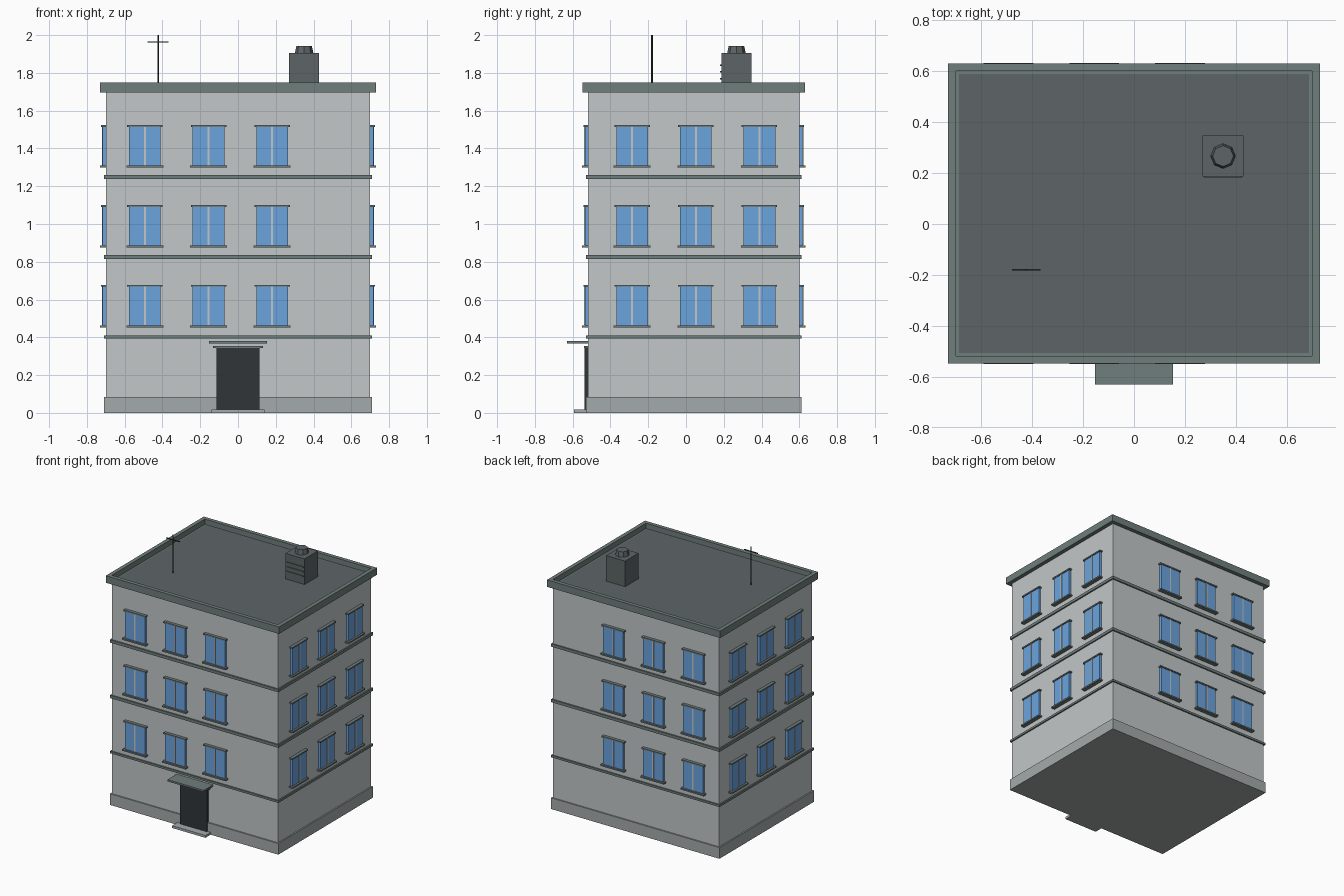
import bpy, bmesh
from mathutils import Matrix, Vector

if "Cube" in bpy.data.objects:
    bpy.data.objects.remove(bpy.data.objects["Cube"])


def material(name, r, g, b):
    m = bpy.data.materials.new(name)
    m.diffuse_color = (r, g, b, 1)
    m.use_nodes = True
    m.node_tree.nodes["Principled BSDF"].inputs["Base Color"].default_value = m.diffuse_color
    return m


WALL = material("wall", 0.54, 0.57, 0.58)
PLINTH = material("plinth", 0.37, 0.40, 0.40)
TRIM = material("trim", 0.16, 0.21, 0.20)
ROOF = material("roof", 0.11, 0.13, 0.135)
GLASS = material("glass", 0.147, 0.37, 0.73)
DOOR = material("door", 0.03, 0.036, 0.04)

YC = 0.041           # building centre in y (the canopy shifts it back)
HX, HY = 0.70, 0.56  # half sizes of the walls
FRONT = YC - HY
STOREY = 0.423


def finish(name, bm, mat):
    me = bpy.data.meshes.new(name)
    bm.to_mesh(me)
    bm.free()
    me.materials.append(mat)
    ob = bpy.data.objects.new(name, me)
    bpy.context.collection.objects.link(ob)
    return ob


def add_box(bm, lo, hi):
    lo, hi = Vector(lo), Vector(hi)
    mat = Matrix.Translation((lo + hi) / 2) @ Matrix.Diagonal((*(hi - lo), 1))
    return bmesh.ops.create_cube(bm, size=1, matrix=mat)["verts"]


def box(name, lo, hi, mat):
    bm = bmesh.new()
    add_box(bm, lo, hi)
    return finish(name, bm, mat)


def tier(name, grow, z0, z1, mat):
    return box(name, (-HX - grow, YC - HY - grow, z0), (HX + grow, YC + HY + grow, z1), mat)


def cone(name, x, y, z0, z1, r0, r1, n, mat):
    bm = bmesh.new()
    bmesh.ops.create_cone(bm, cap_ends=True, segments=n, radius1=r0, radius2=r1,
                          depth=z1 - z0, matrix=Matrix.Translation((x, y, (z0 + z1) / 2)))
    return finish(name, bm, mat)


# Walls, plinth and floor bands
tier("walls", 0, 0.01, 1.70, WALL)
tier("plinth", 0.01, 0, 0.085, PLINTH)
for i in range(3):
    z = 0.402 + STOREY * i
    h = 0.008 if i == 0 else 0.011
    tier(f"floor_band_{i + 1}", 0.01, z - h, z + h, TRIM)

# Flat roof: parapet ring around a sunken floor
tier("parapet", 0.03, 1.695, 1.748, TRIM)
bm = bmesh.new()
bm.from_mesh(bpy.data.objects["parapet"].data)
top = max(bm.faces, key=lambda f: f.calc_center_median().z)
bmesh.ops.inset_region(bm, faces=[top], thickness=0.042)
inner = bmesh.ops.extrude_discrete_faces(bm, faces=[top])["faces"][0]
bmesh.ops.translate(bm, verts=inner.verts, vec=(0, 0, -0.04))
bm.to_mesh(bpy.data.objects["parapet"].data)
bm.free()
box("roof_floor", (-0.688, YC - 0.548, 1.70), (0.688, YC + 0.548, 1.71), ROOF)

# Windows: (u along wall, z, depth out of wall), repeated on all four sides
CENTRES_X = (-0.493, -0.156, 0.181)
CENTRES_Y = (-0.285, 0.052, 0.389)
SIDES = {"front": (0, -1), "back": (0, 1), "left": (-1, 0), "right": (1, 0)}
PARTS = {  # half width, z range, depth range
    "panes": (0.084, 0.462, 0.671, 0.017, GLASS),
    "mullions": (0.005, 0.465, 0.669, 0.021, WALL),
    "sills": (0.098, 0.452, 0.463, 0.031, TRIM),
    "lintels": (0.094, 0.668, 0.678, 0.024, TRIM),
}
for side, (sx, sy) in SIDES.items():
    for part, (w, z0, z1, d, mat) in PARTS.items():
        bm = bmesh.new()
        for c in (CENTRES_Y if sx else CENTRES_X):
            for floor in range(3):
                dz = STOREY * floor
                if sx:
                    a, b = sorted((sx * (HX - 0.01), sx * (HX + d)))
                    add_box(bm, (a, c - w, z0 + dz), (b, c + w, z1 + dz))
                else:
                    a, b = sorted((YC + sy * (HY - 0.01), YC + sy * (HY + d)))
                    add_box(bm, (c - w, a, z0 + dz), (c + w, b, z1 + dz))
        finish(f"{side}_window_{part}", bm, mat)

# Entrance: double door, lintel, canopy, step
for name, x0, x1 in (("door_left", -0.113, -0.001), ("door_right", 0.001, 0.113)):
    box(name, (x0, FRONT - 0.018, 0.016), (x1, FRONT + 0.01, 0.344), DOOR)
box("door_lintel", (-0.133, FRONT - 0.022, 0.343), (0.133, FRONT + 0.01, 0.354), TRIM)
box("canopy", (-0.153, -0.631, 0.367), (0.153, FRONT + 0.01, 0.38), TRIM)
box("door_step", (-0.14, -0.592, 0), (0.14, FRONT + 0.01, 0.018), PLINTH)

# Rooftop vent unit with louvres and octagonal cap
box("vent_unit", (0.27, 0.187, 1.70), (0.43, 0.347, 1.905), ROOF)
for i, z in enumerate((1.77, 1.805, 1.84)):
    box(f"vent_louvre_{i + 1}", (0.278, 0.181, z - 0.004), (0.422, 0.19, z + 0.004), ROOF)
cone("vent_cap", 0.35, 0.267, 1.90, 1.942, 0.05, 0.041, 8, ROOF)

# Antenna mast and crossbar
cone("antenna_mast", -0.423, -0.18, 1.70, 2.0, 0.004, 0.004, 6, DOOR)
box("antenna_crossbar", (-0.479, -0.183, 1.96), (-0.367, -0.177, 1.966), DOOR)
